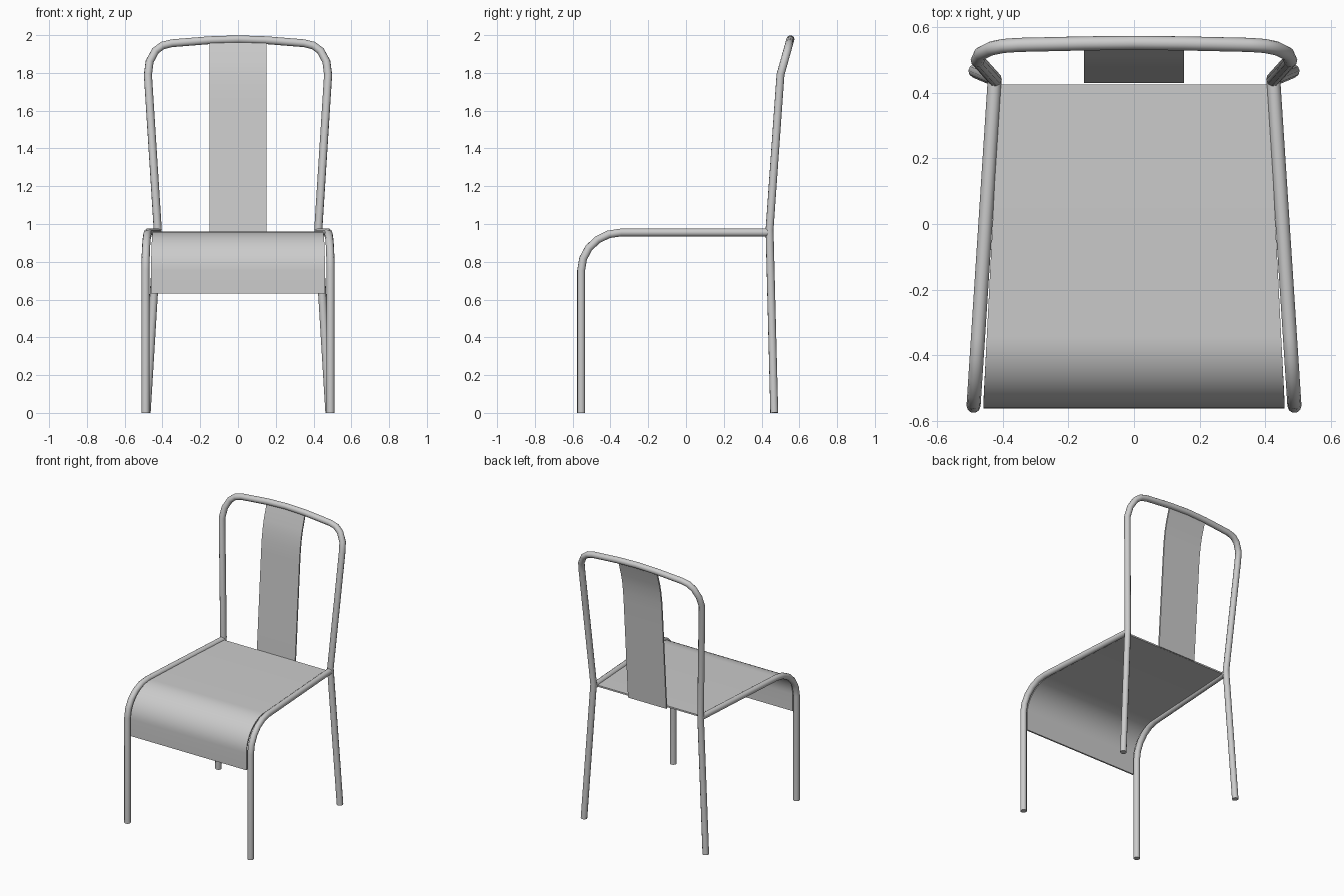
import bpy
import math
from mathutils import Vector

if "Cube" in bpy.data.objects:
    bpy.data.objects.remove(bpy.data.objects["Cube"])

R = 0.0215  # tube radius


def finish(ob, angle=40):
    bpy.ops.object.select_all(action='DESELECT')
    ob.select_set(True)
    bpy.context.view_layer.objects.active = ob
    bpy.ops.object.convert(target='MESH')
    bpy.ops.object.shade_smooth_by_angle(angle=math.radians(angle))


def tube(name, pts):
    """Round tube along a poly path."""
    cu = bpy.data.curves.new(name, 'CURVE')
    cu.dimensions = '3D'
    cu.bevel_depth = R
    cu.bevel_resolution = 3
    cu.use_fill_caps = True
    sp = cu.splines.new('POLY')
    sp.points.add(len(pts) - 1)
    for p, co in zip(sp.points, pts):
        p.co = (*co, 1)
    ob = bpy.data.objects.new(name, cu)
    bpy.context.collection.objects.link(ob)
    finish(ob, 50)


def sheet(name, profile, half_width, thick):
    """Bent sheet: (y, z) profile spanned across x, centred thickness."""
    verts = []
    for y, z in profile:
        w = half_width(y)
        verts += [(-w, y, z), (w, y, z)]
    faces = [(2*i, 2*i + 1, 2*i + 3, 2*i + 2) for i in range(len(profile) - 1)]
    me = bpy.data.meshes.new(name)
    me.from_pydata(verts, [], faces)
    ob = bpy.data.objects.new(name, me)
    bpy.context.collection.objects.link(ob)
    mod = ob.modifiers.new('thickness', 'SOLIDIFY')
    mod.thickness = thick
    mod.offset = 0
    mod.use_even_offset = True
    finish(ob)


def arc(cy, cz, ry, rz, n):
    """Front bend from the level seat to the upright front, in (y, z)."""
    return [(cy - ry * math.sin(a), cz + rz * math.cos(a))
            for a in (math.pi / 2 * i / n for i in range(n + 1))]


# Back frame: rear legs and backrest hoop in one bent tube
half = [(0.484, 0.467, 0), (0.425, 0.442, 0.97), (0.477, 0.50, 1.79)]
for x, z in [(0.468, 1.86), (0.437, 1.917), (0.40, 1.945), (0.35, 1.957), (0.15, 1.973)]:
    half.append((x, 0.50 + (z - 1.79) * 0.28, z))
hoop = half + [(0, 0.553, 1.978)] + [(-x, y, z) for x, y, z in reversed(half)]
tube('back_frame', hoop)

# Side rails running into the front legs
side = [(0.44, 0.955)] + arc(-0.345, 0.755, 0.21, 0.20, 5) + [(-0.555, 0)]
for s, label in ((1, 'right'), (-1, 'left')):
    tube('front_leg_' + label,
         [(s * (0.425 + (0.44 - y) * 0.065), y, z) for y, z in side])

# Seat sheet with rolled front edge
seat = [(0.425, 0.954)] + arc(-0.345, 0.754, 0.212, 0.20, 14) + [(-0.557, 0.632)]
sheet('seat', seat, lambda y: 0.41 + (0.425 - y) * 0.051, 0.011)

# Back splat following the hoop's lean
splat = [(0.436, 0.945), (0.485, 1.65), (0.492, 1.73), (0.502, 1.80),
         (0.515, 1.86), (0.549, 1.972)]
sheet('back_splat', splat, lambda y: 0.152, 0.011)
